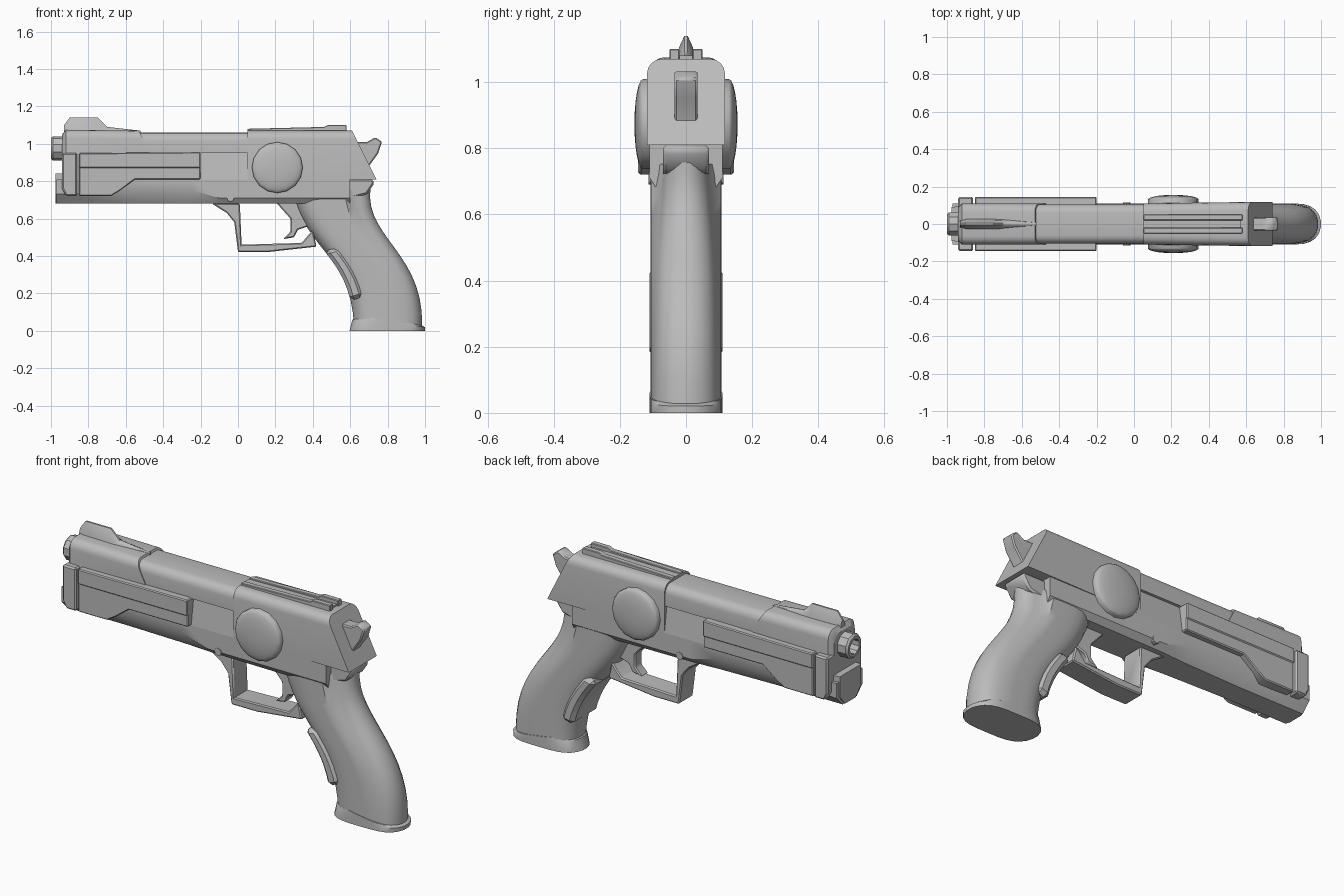
import bpy, bmesh
from math import sin, cos, pi, radians, sqrt
from mathutils import Vector
from mathutils.geometry import interpolate_bezier

if "Cube" in bpy.data.objects:
    bpy.data.objects.remove(bpy.data.objects["Cube"])

grey = bpy.data.materials.new("plain grey")
grey.use_nodes = True
grey.diffuse_color = (.5, .5, .5, 1)
grey.node_tree.nodes["Principled BSDF"].inputs["Base Color"].default_value = grey.diffuse_color

# Shared levels and widths
SEAM, TOP, BOTTOM, SHELF = .81, 1.07, .68, .95
HALF, RAIL_FACE = .11, .145
MUZZLE_END, REAR, RAIL_REAR = -.94, .74, -.2
SIDES = (("left", 1), ("right", -1))


def loft(name, rings, bevel=0):
    """Skin equal-length rings of points and cap both ends."""
    bm = bmesh.new()
    rows = [[bm.verts.new(point) for point in ring] for ring in rings]
    for row, following in zip(rows, rows[1:]):
        for i in range(len(row)):
            bm.faces.new((row[i - 1], row[i], following[i], following[i - 1]))
    bm.faces.new(rows[0])
    bm.faces.new(rows[-1])
    bmesh.ops.recalc_face_normals(bm, faces=bm.faces)
    if bevel:
        sharp = [edge for edge in bm.edges if edge.calc_face_angle(0) > radians(40)]
        bmesh.ops.bevel(bm, geom=sharp, offset=bevel, segments=1, affect='EDGES')
    mesh = bpy.data.meshes.new(name)
    bm.to_mesh(mesh)
    bm.free()
    mesh.materials.append(grey)
    part = bpy.data.objects.new(name, mesh)
    bpy.context.collection.objects.link(part)
    bpy.ops.object.select_all(action='DESELECT')
    part.select_set(True)
    bpy.context.view_layer.objects.active = part
    bpy.ops.object.shade_smooth_by_angle(angle=radians(35))


def prism(name, outline, inner, outer, bevel=0):
    """Extrude a side outline across the width."""
    loft(name, [[(x, y, z) for x, z in outline] for y in (inner, outer)], bevel)


def mirrored(half):
    return half + [(across, -y) for across, y in reversed(half)]


def section(x, half, rake=0):
    """Cross-section from a half outline of (height, width), raked backwards with height."""
    return [(x - rake * (z - SEAM), y, z) for z, y in mirrored(half)]


def arched(width, low, top, corner=.045, steps=4):
    """Half outline with straight side and rounded shoulder."""
    angles = [i * pi / 2 / steps for i in range(steps + 1)]
    shoulder = [(top - corner + corner * sin(a), width - corner + corner * cos(a)) for a in angles]
    return [(low, width)] + shoulder


def turned_x(name, height, profile, sides):
    angles = [(i + .5) * 2 * pi / sides for i in range(sides)]
    loft(name, [[(x, r * cos(a), height + r * sin(a)) for a in angles] for r, x in profile])


def turned_y(name, centre_x, height, profile, sides):
    angles = [i * 2 * pi / sides for i in range(sides)]
    loft(name, [[(centre_x + r * cos(a), y, height + r * sin(a)) for a in angles]
                for r, y in profile])


# Slide: raked rear block, slimmer middle, front shroud, hidden core
loft("slide_rear", [section(.05, arched(HALF, SEAM, TOP)),
                    section(REAR, arched(HALF + .008, SEAM, TOP), rake=.5)])
loft("slide_middle", [section(x, arched(HALF - .005, SHELF, TOP - .01)) for x in (-.6, .1)])
loft("slide_front", [section(MUZZLE_END, arched(HALF - .02, SEAM, TOP - .02)),
                     section(MUZZLE_END + .02, arched(HALF, SEAM, TOP + .005)),
                     section(-.4, arched(HALF, SHELF, TOP), rake=.5)])
loft("slide_core", [section(x, [(SEAM, HALF), (SHELF, HALF - .02)]) for x in (-.9, .1)])

# Frame with a chamfered underside that fades toward the grip
stations = ((-.97, .06, .05), (-.6, .06, .07), (-.25, .07, .07), (-.1, .08, .03), (.6, .09, .03))
loft("frame", [section(x, [(BOTTOM, keel), (BOTTOM + chamfer, HALF), (SEAM, HALF)])
               for x, keel, chamfer in stations])
loft("front_plate", [section(x, [(BOTTOM, width / 2), (BOTTOM + .05, width), (SEAM + .03, width)])
                     for x, width in ((-.975, .09), (-.9, .1))])
prism("tang", [(.5, SEAM), (.72, SEAM), (.73, .79), (.69, .73), (.5, BOTTOM)], -.07, .07, .01)

# Side rails, front caps, round side covers and frame pins
rail = [(-.85, .72), (-.68, .72), (-.63, .75), (-.55, SEAM),
        (RAIL_REAR, SEAM), (RAIL_REAR, SHELF), (-.85, .94)]
rail_lip = [(-.85, .87), (RAIL_REAR, .87), (RAIL_REAR, SHELF + .005), (-.85, SHELF)]
front_cap = [(-.92, .72), (-.86, .72), (-.86, SHELF), (MUZZLE_END, SHELF), (MUZZLE_END, .76)]
dome_steps = [i * pi / 12 for i in range(6)]
for label, side in SIDES:
    inner = side * HALF / 2
    prism(label + "_rail", rail, inner, side * (RAIL_FACE - .005), bevel=.005)
    prism(label + "_rail_lip", rail_lip, inner, side * RAIL_FACE, bevel=.005)
    prism(label + "_front_cap", front_cap, inner, side * RAIL_FACE, bevel=.008)
    dome = [(.136 * cos(a), side * (.13 + .026 * sin(a))) for a in dome_steps]
    turned_y(label + "_side_cover", .21, .873, [(.136, inner)] + dome, sides=16)
    turned_y(label + "_frame_pin", -.04, .71, [(.02, inner), (.02, side * (HALF + .004))], sides=8)

# Hollow muzzle
turned_x("muzzle", .975, [(.065, -.9), (.065, -.99), (.055, -1), (.04, -1), (.04, -.93)], sides=10)

# Front sight with trailing ramp
blade = ((-.93, .02, 1.1), (-.9, .03, 1.14), (-.75, .03, 1.14), (-.7, .03, 1.09), (-.52, .01, TOP))
loft("front_sight", [section(x, [(TOP - .02, width), ((TOP + tip) / 2, width * .7), (tip, .005)])
                     for x, width, tip in blade])

# Rear sight rails with a raised notch
for label, side in SIDES:
    prism(label + "_top_rail", [(.05, SHELF), (.58, SHELF), (.58, 1.1), (.48, 1.1), (.46, 1.09),
                                (.05, 1.08)], side * .02, side * .05, bevel=.003)
prism("top_rail_floor", [(.05, SHELF), (.57, SHELF), (.57, 1.08), (.05, 1.075)], -.03, .03)

# Hammer
prism("hammer", [(.6, 1.01), (.69, 1.01), (.735, 1.035), (.77, 1.01), (.75, .95), (.7, .88),
                 (.72, .84), (.6, .84)], -.035, .035, bevel=.006)


# Grip: sections slung between a front and a back curve
def edge_curve(*controls, count=15):
    return interpolate_bezier(*[Vector((x, 0, z)) for x, z in controls], count)


def grip_section(front, back, width, strap, count=14):
    """Rounded section whose rear third narrows to the back strap."""
    half = []
    for i in range(count):
        along = (1 - cos(pi * (i + .5) / count)) / 2
        fullness = sqrt(1 - (2 * along - 1) ** 4)
        half.append((along, fullness * (width if along < .7 else strap)))
    return [front.lerp(back, along) + Vector((0, y, 0)) for along, y in mirrored(half)]


front_edge = edge_curve((.3, .7), (.4, .4), (.6, .4), (.62, .02))
back_edge = edge_curve((.71, .77), (.67, .5), (1, .42), (.985, .02))
sections = []
for i, (front, back) in enumerate(zip(front_edge, back_edge)):
    flare = i / (len(front_edge) - 1)
    sections.append(grip_section(front, back, HALF - .003, .068 + .036 * sqrt(flare)))
loft("grip", sections)

# Finger panel along the front of the grip
finger = [(p.x, p.z) for p in front_edge[6:13]]
prism("finger_panel", finger + [(x + .07, z + .02) for x, z in reversed(finger)],
      -HALF, HALF, bevel=.02)

# Flared grip base with a raised toe
loft("grip_base", [grip_section(Vector((x, 0, toe)), Vector((heel, 0, z)), HALF, HALF)
                   for x, toe, heel, z in ((.64, .08, .98, .03), (.61, .06, 1, .02), (.595, 0, 1, 0))])

# Trigger guard: front post and lower bar
prism("guard_post", [(-.14, BOTTOM), (-.06, .63), (-.02, .58), (0, .42), (.02, .44),
                     (.01, BOTTOM)], -.06, .06, bevel=.006)
prism("guard_bar", [(0, .42), (.15, .42), (.42, .45), (.4, .54), (.34, .47), (0, .46)],
      -.06, .06, bevel=.006)

# Trigger
prism("trigger", [(.2, .69), (.28, .6), (.28, .53), (.24, .49), (.3, .5), (.32, .54),
                  (.38, .56), (.38, .69)], -.03, .03, bevel=.006)
